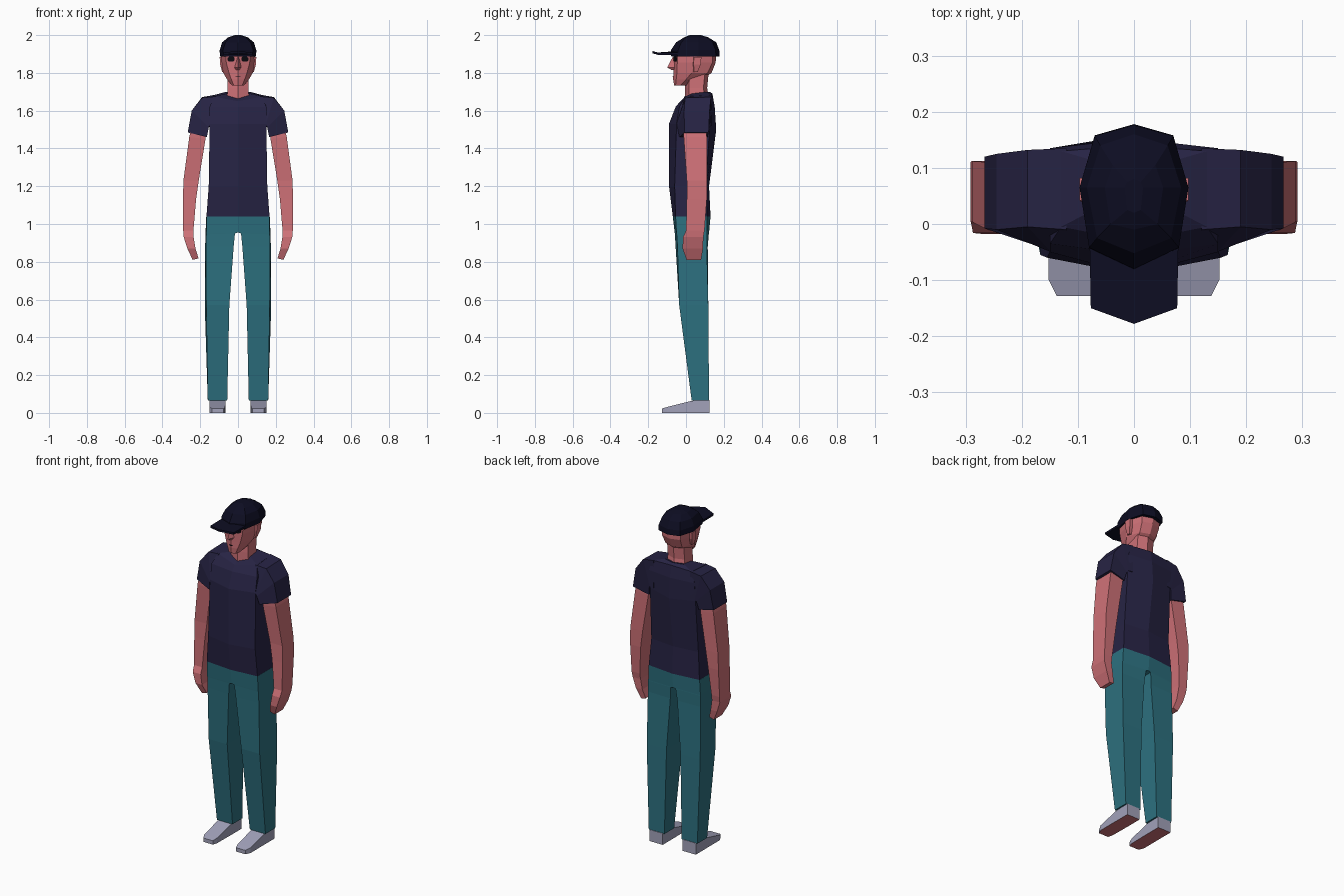
import bpy, bmesh


def material(name, rgb):
    m = bpy.data.materials.new(name)
    m.diffuse_color = (*rgb, 1)
    return m


SKIN = material("skin", (0.62, 0.165, 0.185))
NAVY = material("navy shirt", (0.02, 0.017, 0.058))
CAP = material("dark navy cap", (0.004, 0.004, 0.016))
TEAL = material("teal trousers", (0.026, 0.165, 0.215))
GREY = material("grey shoe", (0.36, 0.36, 0.49))
BLACK = material("black", (0.003, 0.003, 0.005))


def loft(name, rings, mats, mirror=False, rule=None):
    """Skin a stack of closed rings; optionally mirror over x = 0."""
    bm = bmesh.new()
    vs = [[bm.verts.new(p) for p in r] for r in rings]
    n = len(rings[0])
    for a, b in zip(vs, vs[1:]):
        for i in range(n):
            j = (i + 1) % n
            bm.faces.new((a[i], a[j], b[j], b[i]))
    bm.faces.new(vs[0][::-1])
    bm.faces.new(vs[-1])
    bmesh.ops.recalc_face_normals(bm, faces=bm.faces)
    if rule:
        for f in bm.faces:
            f.material_index = rule(f)
    if mirror:
        inner = [f for f in bm.faces if all(abs(v.co.x) < 1e-5 for v in f.verts)]
        bmesh.ops.delete(bm, geom=inner, context='FACES')
    me = bpy.data.meshes.new(name)
    bm.to_mesh(me)
    bm.free()
    for m in mats:
        me.materials.append(m)
    ob = bpy.data.objects.new(name, me)
    bpy.context.collection.objects.link(ob)
    if mirror:
        ob.modifiers.new("mirror", 'MIRROR')
    return ob


def sym(half):
    """Full ring from a front-to-back half whose ends lie on x = 0."""
    return half + [(-x, y, z) for x, y, z in half[-2:0:-1]]


def box_ring(z, xi, xo, yf, yb, dz=0, dyi=0):
    """Four-sided limb ring; dz lifts the outer edge, dyi shifts the inner front."""
    return [(xi, yf + dyi, z), (xo, yf, z + dz), (xo, yb, z + dz), (xi, yb, z)]


# Shirt body
loft("shirt_body", [sym(h) for h in (
    [(0, -.07, 1.04), (.167, -.055, 1.04), (.167, .112, 1.04), (0, .13, 1.04)],
    [(0, -.09, 1.2), (.155, -.06, 1.2), (.155, .105, 1.2), (0, .122, 1.2)],
    [(0, -.09, 1.53), (.15, -.05, 1.53), (.15, .125, 1.51), (0, .16, 1.5)],
    [(0, -.055, 1.62), (.15, -.035, 1.62), (.15, .135, 1.62), (0, .152, 1.62)],
    [(0, -.03, 1.65), (.13, -.005, 1.675), (.13, .13, 1.682), (0, .14, 1.69)],
    [(0, -.01, 1.66), (.062, .03, 1.69), (.062, .11, 1.70), (0, .125, 1.70)],
)], [NAVY])

# Sleeves: rings run from the shoulder out and down
loft("sleeves", [
    [(.12, -.045, 1.53), (.12, -.01, 1.675), (.12, .135, 1.684), (.12, .135, 1.52)],
    [(.148, -.05, 1.53), (.19, -.005, 1.668), (.19, .132, 1.672), (.148, .13, 1.52)],
    [(.155, -.045, 1.51), (.245, -.01, 1.6), (.245, .125, 1.6), (.155, .125, 1.51)],
    [(.165, -.035, 1.46), (.266, -.008, 1.485), (.266, .12, 1.485), (.165, .115, 1.46)],
], [NAVY], True)

# Arms and hands
loft("arms", [
    box_ring(1.52, .165, .245, -.012, .108),
    box_ring(1.45, .172, .258, -.012, .11, .01),
    box_ring(1.23, .208, .289, .004, .112),
    box_ring(1.13, .222, .291, .004, .11),
    box_ring(.965, .236, .29, .0, .098),
    box_ring(.93, .235, .287, -.016, .092),
    box_ring(.87, .225, .268, -.018, .09),
    box_ring(.818, .209, .24, .003, .08, -.008),
], [SKIN], True)

# Trousers, two legs joined above the crotch
loft("trousers", [
    [(0, -.07, 1.04), (.167, -.055, 1.04), (.168, .112, 1.04), (0, .13, 1.04)],
    [(0, -.06, .955), (.168, -.05, .95), (.172, .11, .95), (0, .122, .955)],
    [(.016, -.059, .95), (.168, -.049, .945), (.172, .11, .945), (.016, .121, .95)],
    [(.023, -.055, .88), (.169, -.045, .88), (.174, .11, .88), (.023, .115, .88)],
    [(.046, -.036, .57), (.168, -.036, .57), (.176, .118, .57), (.046, .118, .57)],
    box_ring(.066, .057, .16, .03, .122),
], [TEAL], True)

# Shoes, lofted heel to toe, with the sole picked by direction
shoe = [(.125, .066, .152, .068), (.03, .066, .152, .064),
        (-.1, .068, .152, .031), (-.128, .076, .138, .023)]
loft("shoes", [[(xi, y, 0), (xo, y, 0), (xo, y, z), (xi, y, z)]
               for y, xi, xo, z in shoe], [GREY, SKIN], True,
     lambda f: int(f.normal.z < -.9))

# Neck
loft("neck", [sym([(0, f, z), (w, f + .02, z), (w, b - .02, z), (0, b, z)])
              for z, w, f, b in ((1.64, .06, -.005, .125), (1.72, .055, -.005, .112),
                                 (1.8, .055, .0, .12))], [SKIN])

# Head: z, front y, cheek x and y, side x and y, rear x and y, back y
levels = [(1.732, -.062, .022, -.055, .03, -.03, .02, .0, .01),
          (1.765, -.068, .035, -.052, .058, .0, .045, .06, .085),
          (1.80, -.067, .048, -.048, .078, .03, .055, .115, .135),
          (1.855, -.066, .062, -.046, .088, .045, .06, .14, .157),
          (1.91, -.068, .066, -.046, .09, .055, .062, .14, .16)]
loft("head", [sym([(0, f, z), (cx, cy, z), (sx, sy, z), (rx, ry, z), (0, b, z)])
              for z, f, cx, cy, sx, sy, rx, ry, b in levels], [SKIN])

# Ears
loft("ears", [[(.078, y0, z), (x, y0 + .004, z), (x, y1, z), (.07, y1, z)]
              for z, x, y0, y1 in ((1.805, .084, .04, .062), (1.845, .095, .036, .078),
                                   (1.885, .097, .038, .082))], [SKIN], True)

# Nose
loft("nose", [sym([(0, f, z), (w, -.055, z), (0, -.05, z)])
              for z, w, f in ((1.815, .014, -.075), (1.828, .02, -.1),
                              (1.885, .009, -.07))], [SKIN])


def face_y(x):
    return -.067 + .33 * x


# Eyes and mouth as thin plates following the face
loft("eyes", [[(x, face_y(x) - .005, 1.873 - h), (x, face_y(x) - .005, 1.873 + h),
               (x, face_y(x) + .003, 1.873 + h), (x, face_y(x) + .003, 1.873 - h)]
              for x, h in ((.018, .006), (.026, .014), (.046, .014), (.055, .007))],
     [BLACK], True)
loft("mouth", [sym([(0, -.071, z), (.014, -.066, z), (0, -.064, z)])
               for z in (1.779, 1.782)], [BLACK])

# Cap crown: z, front y, front-corner x and y, side x, rear-corner x and y, back y
crown = [(1.888, -.078, .078, -.045, .096, .07, .158, .178),
         (1.92, -.08, .08, -.042, .097, .07, .157, .176),
         (1.962, -.052, .066, -.025, .084, .06, .14, .16),
         (1.988, -.01, .042, .0, .052, .038, .105, .118),
         (2.0, .02, .012, .025, .016, .012, .075, .08)]
loft("cap_crown", [sym([(0, f, z), (fx, fy, z), (sx, .065, z), (rx, ry, z), (0, b, z)])
                   for z, f, fx, fy, sx, rx, ry, b in crown], [CAP])

# Cap brim, slightly peaked along the centre
loft("cap_brim", [sym([(0, -.178, z + .008), (.077, -.15, z), (.079, -.04, z),
                       (0, -.04, z + .008)]) for z in (1.896, 1.908)], [CAP])
